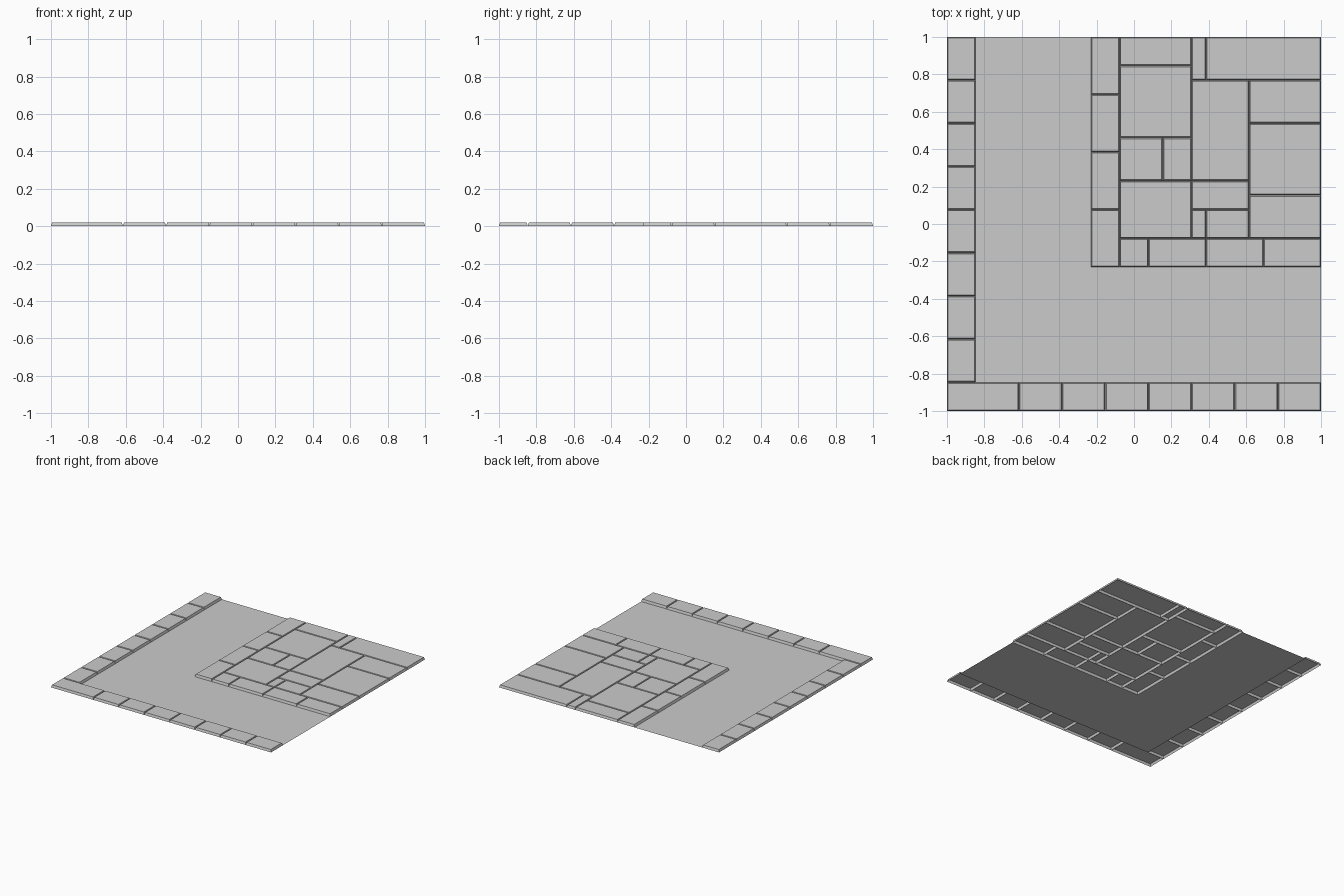
import bpy
import bmesh

UNIT = 1 / 13        # layout module: the square is 26 modules wide
HEIGHT = 0.02        # height of the raised slabs
INSET = 0.006        # how far the slab sides lean in, leaving V joints

default_cube = bpy.data.objects.get("Cube")
if default_cube:
    bpy.data.objects.remove(default_cube, do_unlink=True)


def make_material(name, colour):
    material = bpy.data.materials.new(name)
    material.use_nodes = True
    material.diffuse_color = colour
    shader = material.node_tree.nodes["Principled BSDF"]
    shader.inputs["Base Color"].default_value = colour
    return material


stone = make_material("light grey stone", (0.6, 0.6, 0.6, 1))


def rectangle(bm, x_low, x_high, y_low, y_high, z, shrink):
    """Return four corners of a level rectangle, counter-clockwise."""
    left, right = x_low * UNIT + shrink, x_high * UNIT - shrink
    front, back = y_low * UNIT + shrink, y_high * UNIT - shrink
    corners = ((left, front), (right, front), (right, back), (left, back))
    return [bm.verts.new((x, y, z)) for x, y in corners]


def add_slab(bm, bounds):
    """Raised slab with leaning sides and an open underside."""
    base = rectangle(bm, *bounds, 0, 0)
    top = rectangle(bm, *bounds, HEIGHT, INSET)
    bm.faces.new(top)
    for i in range(len(base)):
        j = (i + 1) % len(base)
        bm.faces.new((base[i], base[j], top[j], top[i]))


def finish(bm, name):
    mesh = bpy.data.meshes.new(name)
    bm.to_mesh(mesh)
    bm.free()
    mesh.materials.append(stone)
    bpy.context.collection.objects.link(bpy.data.objects.new(name, mesh))


def make_slabs(name, slabs):
    bm = bmesh.new()
    for bounds in slabs:
        add_slab(bm, bounds)
    finish(bm, name)


def row(breaks, y_low, y_high):
    return [(a, b, y_low, y_high) for a, b in zip(breaks, breaks[1:])]


def column(breaks, x_low, x_high):
    return [(x_low, x_high, a, b) for a, b in zip(breaks, breaks[1:])]


# Kerb along the left and front edges
make_slabs("left_kerb", column(range(-11, 14, 3), -13, -11))
make_slabs("front_kerb", row([-13, *range(-8, 14, 3)], -13, -11))

# Border of the paved corner
make_slabs("paving_side_border", column(range(-3, 14, 4), -3, -1))
make_slabs("paving_front_border", row([-1, *range(1, 14, 4)], -3, -1))

# Irregular paving inside the border
paving = column([-1, 3], -1, 4) + column([6, 11, 13], -1, 4)
paving += row([-1, 2, 4], 3, 6)
paving += row([4, 5, 13], 10, 13)
paving += column([1, 3, 10], 4, 8)
paving += row([4, 5, 8], -1, 1)
paving += column([-1, 2, 7, 10], 8, 13)
make_slabs("paving_slabs", paving)

# Flat L-shaped road surface between kerb and paving
road = bmesh.new()
for bounds in ((-11, 13, -11, -3), (-11, -3, -3, 13)):
    road.faces.new(rectangle(road, *bounds, 0, 0))
finish(road, "road_surface")
